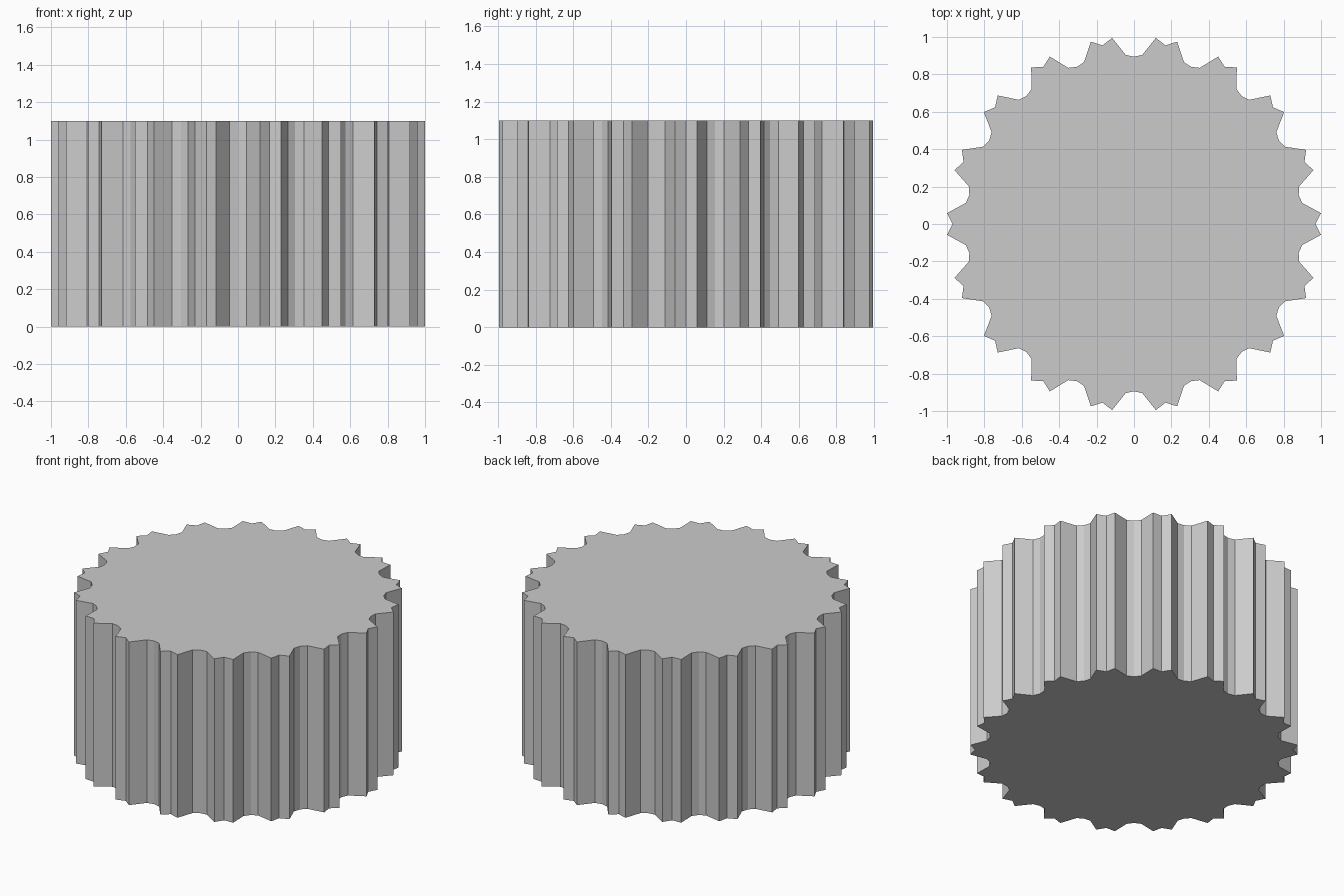
import bpy, bmesh
from math import sin, cos, radians

if "Cube" in bpy.data.objects:
    bpy.data.objects.remove(bpy.data.objects["Cube"])

TEETH, HEIGHT = 18, 1.1
# one tooth pitch: (angle in degrees, radius) from valley over the notched tip
PITCH = [(0, 0.894), (2.85, 0.906), (6.7, 1.0017), (10, 0.97),
         (13.3, 1.0017), (17.15, 0.906)]

# closed gear outline, repeated around z
bm = bmesh.new()
outline = []
for t in range(TEETH):
    for a, r in PITCH:
        ang = radians(90 + t * 360 / TEETH + a)
        outline.append(bm.verts.new((r * cos(ang), r * sin(ang), 0)))
base = bm.faces.new(outline)

# extrude upward into a solid
ext = bmesh.ops.extrude_face_region(bm, geom=[base], use_keep_orig=True)
top = [v for v in ext["geom"] if isinstance(v, bmesh.types.BMVert)]
bmesh.ops.translate(bm, verts=top, vec=(0, 0, HEIGHT))
bmesh.ops.recalc_face_normals(bm, faces=bm.faces)

mesh = bpy.data.meshes.new("fluted_drum")
bm.to_mesh(mesh)
bm.free()
bpy.context.collection.objects.link(bpy.data.objects.new("fluted_drum", mesh))
